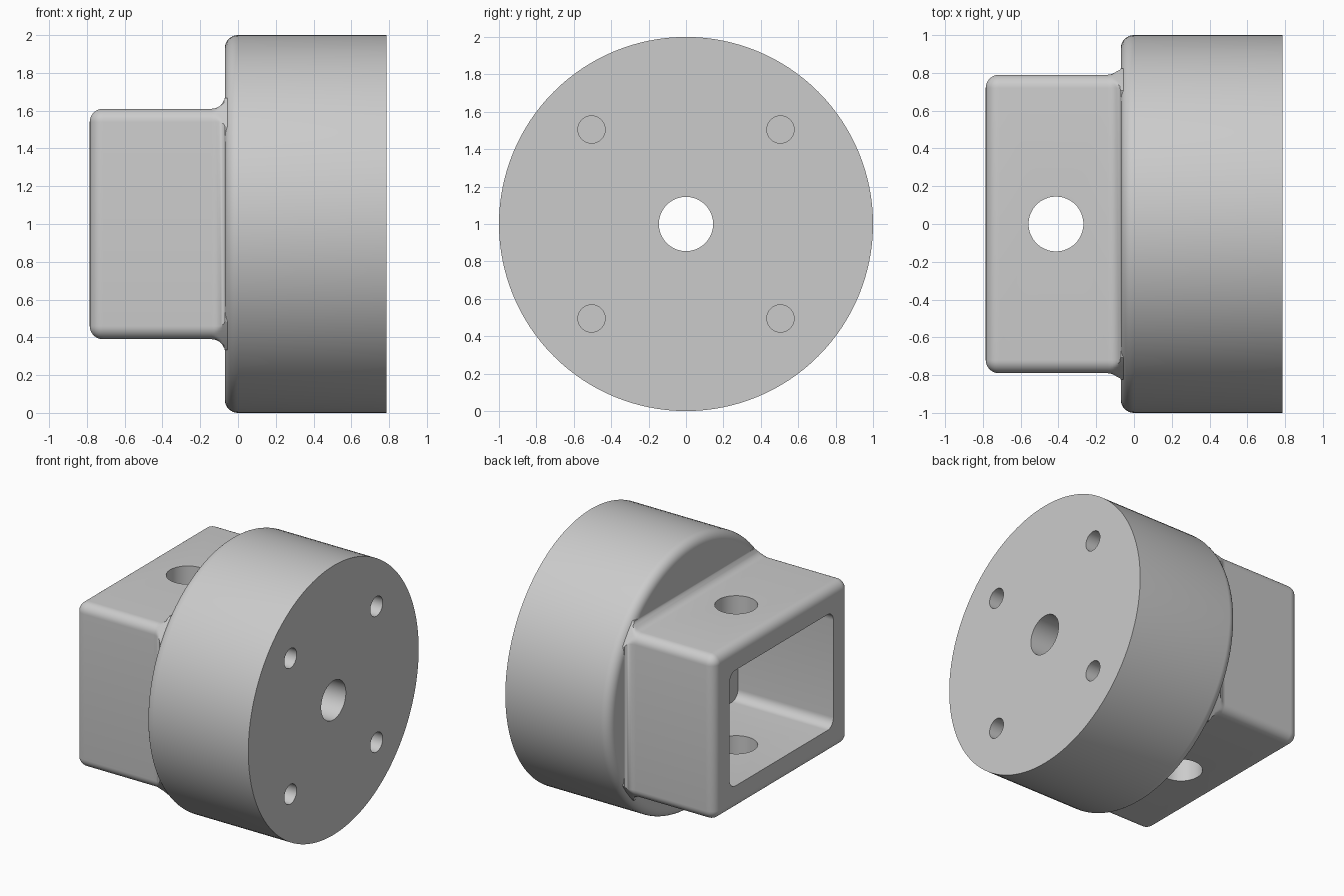
import bpy, bmesh
from math import sin, cos, pi, radians, hypot

if "Cube" in bpy.data.objects:
    bpy.data.objects.remove(bpy.data.objects["Cube"], do_unlink=True)

R = 0.07                       # shared fillet radius
END, FLANGE, BACK = -0.785, -0.07, 0.785
HALF_Y, HALF_Z = 0.79, 0.61    # block half sizes
STEPS = 8

grey = bpy.data.materials.new("plain grey")
grey.use_nodes = True
grey.diffuse_color = (0.6, 0.6, 0.6, 1)
grey.node_tree.nodes["Principled BSDF"].inputs["Base Color"].default_value = (0.6, 0.6, 0.6, 1)


def loft(name, rings):
    """Skin a list of closed rings and cap both ends."""
    bm = bmesh.new()
    loops = [[bm.verts.new(p) for p in ring] for ring in rings]
    for a, b in zip(loops, loops[1:]):
        for i in range(len(a)):
            j = (i + 1) % len(a)
            bm.faces.new((a[i], a[j], b[j], b[i]))
    bm.faces.new(loops[0])
    bm.faces.new(loops[-1])
    bmesh.ops.recalc_face_normals(bm, faces=bm.faces)
    mesh = bpy.data.meshes.new(name)
    bm.to_mesh(mesh)
    bm.free()
    mesh.materials.append(grey)
    obj = bpy.data.objects.new(name, mesh)
    bpy.context.collection.objects.link(obj)
    return obj


def circle(x, radius, n=128):
    return [(x, radius * cos(2 * pi * i / n), 1 + radius * sin(2 * pi * i / n)) for i in range(n)]


def rounded_rect(x, half_y, half_z, radius, limit=9):
    """Rounded rectangle across the x axis, kept within a radial limit."""
    ring = []
    for k, (sy, sz) in enumerate(((1, 1), (-1, 1), (-1, -1), (1, -1))):
        for i in range(STEPS + 1):
            a = (k + i / STEPS) * pi / 2
            y = sy * (half_y - radius) + radius * cos(a)
            z = sz * (half_z - radius) + radius * sin(a)
            s = min(1, limit / hypot(y, z))
            ring.append((x, y * s, 1 + z * s))
    return ring


def rod(name, radius, length, location, rotation, n=64):
    bpy.ops.mesh.primitive_cylinder_add(vertices=n, radius=radius, depth=length,
                                        location=location, rotation=rotation)
    obj = bpy.context.object
    obj.name = name
    obj.data.materials.append(grey)
    return obj


def combine(target, tool, operation):
    mod = target.modifiers.new(operation.title(), "BOOLEAN")
    mod.operation, mod.solver, mod.object = operation, "EXACT", tool
    bpy.context.view_layer.objects.active = target
    bpy.ops.object.modifier_apply(modifier=mod.name)
    bpy.data.objects.remove(tool, do_unlink=True)


angles = [i / STEPS * pi / 2 for i in range(STEPS + 1)]

# Round flange with a rolled inner rim
rings = [circle(FLANGE + R * (1 - cos(a)), 1 - R + R * sin(a)) for a in angles]
body = loft("flange_and_socket", rings + [circle(BACK, 1)])

# Rectangular block: rounded end, straight sides, flared foot
rings = []
for a in angles:
    inset = R * (1 - sin(a))
    rings.append(rounded_rect(END + R * (1 - cos(a)), HALF_Y - inset, HALF_Z - inset,
                              max(R - inset, 0.002)))
for a in angles:
    grow = R * (1 - cos(a))
    rings.append(rounded_rect(FLANGE - R + R * sin(a), HALF_Y + grow, HALF_Z + grow,
                              R + grow, 0.972))
rings.append(rounded_rect(0.05, HALF_Y + R, HALF_Z + R, 2 * R, 0.972))
combine(body, loft("block", rings), "UNION")

# Deep rectangular pocket open at the block end
pocket = loft("pocket", [rounded_rect(x, 0.61, 0.43, R) for x in (-1, 0)])
combine(body, pocket, "DIFFERENCE")

# Cross pin hole, centre bore and four blind screw holes
along_x = (0, pi / 2, 0)
combine(body, rod("pin_hole", 0.145, 3, (-0.413, 0, 1), (0, 0, 0)), "DIFFERENCE")
combine(body, rod("centre_bore", 0.145, 1.4, (0.5, 0, 1), along_x), "DIFFERENCE")
for sy in (-1, 1):
    for sz in (-1, 1):
        hole = rod("screw_hole", 0.073, 1, (BACK, sy * 0.505, 1 + sz * 0.505), along_x, 32)
        combine(body, hole, "DIFFERENCE")

# Smooth curved surfaces, crisp hole edges
bpy.ops.object.select_all(action="DESELECT")
body.select_set(True)
bpy.context.view_layer.objects.active = body
bpy.ops.object.shade_smooth_by_angle(angle=radians(30))
